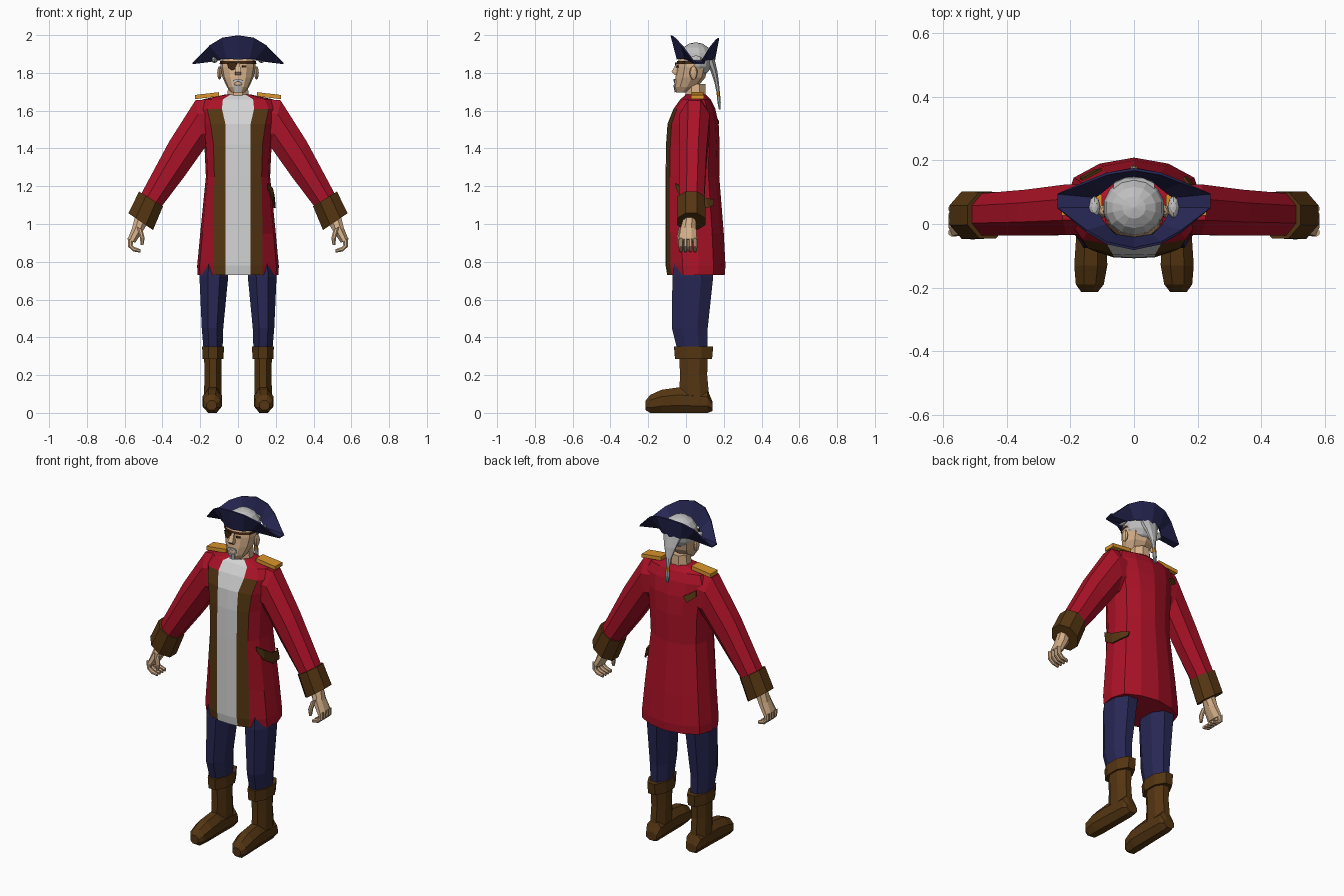
import bpy, bmesh, math
from mathutils import Vector as V


def material(name, rgb):
    m = bpy.data.materials.new(name)
    m.diffuse_color = (*rgb, 1)
    return m


RED = material("crimson cloth", (0.40, 0.006, 0.02))
BLUE = material("navy cloth", (0.02, 0.02, 0.09))
BROWN = material("brown leather", (0.09, 0.036, 0.006))
SHIRT = material("white linen", (0.66, 0.66, 0.66))
HAIR = material("grey hair", (0.52, 0.52, 0.52))
SKIN = material("skin", (0.66, 0.43, 0.25))
GOLD = material("gold trim", (0.70, 0.30, 0.025))
DARK = material("dark brown", (0.05, 0.018, 0.005))
TEAL = material("pale teal", (0.25, 0.45, 0.45))


def loft(name, rings, mats, rule=None, mirror=False, caps=True, solid=0):
    """Skin a list of closed point rings; rule(ring, segment) picks the material slot."""
    bm = bmesh.new()
    rows = [[bm.verts.new(p) for p in r] for r in rings]
    n = len(rows[0])
    for j in range(len(rows) - 1):
        for i in range(n):
            k = (i + 1) % n
            f = bm.faces.new((rows[j][i], rows[j][k], rows[j + 1][k], rows[j + 1][i]))
            f.material_index = rule(j, i) if rule else 0
    if caps:
        bm.faces.new(rows[0])
        bm.faces.new(rows[-1])
    bmesh.ops.recalc_face_normals(bm, faces=bm.faces)
    return finish(name, bm, mats, mirror, solid)


def finish(name, bm, mats, mirror=False, solid=0):
    me = bpy.data.meshes.new(name)
    bm.to_mesh(me)
    bm.free()
    for m in mats:
        me.materials.append(m)
    ob = bpy.data.objects.new(name, me)
    bpy.context.collection.objects.link(ob)
    if solid:
        s = ob.modifiers.new("thickness", 'SOLIDIFY')
        s.thickness = solid
        s.offset = 0
    if mirror:
        ob.modifiers.new("mirror", 'MIRROR').use_mirror_merge = False
    return ob


def ell(c, u, v, n=8):
    """Polygon ring with flat sides, touching the half extents u and v."""
    s = 1 / math.cos(math.pi / n)
    a = [(i + 0.5) * math.tau / n for i in range(n)]
    return [V(c) + V(u) * math.cos(t) * s + V(v) * math.sin(t) * s for t in a]


def flat(cx, cy, z, rx, ry):
    return ell((cx, cy, z), (rx, 0, 0), (0, ry, 0))


def limb(xo, zo, xi, zi, y, ry):
    """Ring across an arm, from its outer to its inner edge in x and z."""
    return ell(((xo + xi) / 2, y, (zo + zi) / 2), ((xo - xi) / 2, 0, (zo - zi) / 2), (0, ry, 0))


def whole(half):
    """Close a half outline (front to back) into a mirrored ring."""
    return [V(p) for p in half] + [V((-p[0], p[1], p[2])) for p in half[-2:0:-1]]


def blob(name, c, r, mat, mirror=False, seg=14, rows=8):
    bm = bmesh.new()
    bmesh.ops.create_uvsphere(bm, u_segments=seg, v_segments=rows, radius=1)
    for v in bm.verts:
        v.co = V((v.co.x * r[0] + c[0], v.co.y * r[1] + c[1], v.co.z * r[2] + c[2]))
    return finish(name, bm, [mat], mirror)


def plate(name, pts, mat, solid=0.008, mirror=False):
    """Thin strip from (top, bottom) point pairs."""
    bm = bmesh.new()
    cols = [(bm.verts.new(a), bm.verts.new(b)) for a, b in pts]
    for p, q in zip(cols, cols[1:]):
        bm.faces.new((p[0], p[1], q[1], q[0]))
    return finish(name, bm, [mat], mirror, solid)


# Coat body with shirt front and lapels: z, half width, front, back, shirt edge, lapel edge
coat = [(0.73, .215, -.100, .205, .065, .13), (0.78, .216, -.108, .209, .065, .13),
        (0.95, .200, -.108, .200, .065, .13), (1.25, .170, -.108, .176, .065, .125),
        (1.42, .178, -.106, .178, .065, .13), (1.53, .195, -.098, .173, .067, .145),
        (1.61, .208, -.066, .155, .085, .163), (1.66, .185, -.030, .130, .08, .14),
        (1.685, .07, .0, .105, .04, .055)]


def coat_ring(z, w, f, b, x1, x2):
    d = b - f
    return whole([(0, f, z), (x1, f + .01 * d, z), (x2, f + .08 * d, z), (w * .94, f + .28 * d, z),
                  (w, f + .55 * d, z), (w * .88, b - .2 * d, z), (w * .5, b - .06 * d, z), (0, b, z)])


def coat_colour(j, i):
    i = min(i, 13 - i)
    return 1 if i == 0 else 2 if i == 1 and j < 6 else 0


loft("coat_body", [coat_ring(*r) for r in coat], [RED, SHIRT, BROWN], coat_colour)

# Sleeves, cuffs and hands
loft("sleeve", [limb(.10, 1.665, .10, 1.42, .05, .075), limb(.225, 1.655, .175, 1.405, .045, .08),
                limb(.365, 1.435, .285, 1.25, .036, .072), limb(.515, 1.155, .41, 1.085, .03, .066)],
     [RED], mirror=True)
loft("sleeve_cuff", [limb(.524, 1.172, .397, 1.094, .028, .073),
                     limb(.58, 1.057, .45, .968, .028, .075)], [BROWN], mirror=True)
loft("palm", [limb(.54, 1.06, .475, 1.01, .02, .03), limb(.56, .98, .505, .96, .012, .042),
              limb(.584, .92, .545, .90, .01, .048)], [SKIN], mirror=True)
for k in range(4):
    y = -.027 + k * .025
    loft("finger", [limb(.584, .925, .555, .905, y, .012), limb(.582, .88, .558, .888, y, .012),
                    limb(.555, .855, .548, .878, y, .011), limb(.515, .848, .515, .866, y, .008)],
         [SKIN], mirror=True)
loft("thumb", [limb(.535, .985, .505, .97, -.025, .013), limb(.52, .93, .494, .925, -.036, .013),
               limb(.515, .89, .50, .89, -.038, .008)], [SKIN], mirror=True)

# Trousers
loft("trouser_leg", [flat(.125, .04, .80, .07, .10), flat(.128, .036, .72, .076, .108),
                     flat(.135, .02, .45, .057, .095), flat(.132, .035, .33, .05, .08)],
     [BLUE], mirror=True)

# Boots
loft("boot_shaft", [flat(.133, .04, .30, .046, .075), flat(.133, .04, .20, .045, .072),
                    flat(.134, .045, .04, .046, .082)], [BROWN], mirror=True)
loft("boot_top", [flat(.132, .04, .352, .058, .104), flat(.132, .04, .285, .055, .098)],
     [BROWN], mirror=True)
feet = [(.14, .132, .035, .01, .06), (.115, .132, .046, 0, .12), (-.04, .134, .048, 0, .135),
        (-.13, .136, .052, 0, .122), (-.19, .139, .044, 0, .095), (-.214, .14, .026, .015, .065)]
loft("boot_foot", [ell((x, y, (a + b) / 2), (r, 0, 0), (0, 0, (b - a) / 2)) for y, x, r, a, b in feet],
     [BROWN], mirror=True)

# Shoulder boards
for s in (1, -1):
    loft("epaulette", [ell((s * .10, .06, 1.687), (0, .032, 0), (0, 0, .011), 4),
                       ell((s * .228, .06, 1.672), (0, .034, 0), (0, 0, .011), 4)], [GOLD])

# Strap ends showing at the left hip and right shoulder blade
plate("hip_strap", [((.158, -.055, 1.215), (.16, -.05, 1.185)), ((.181, -.02, 1.19), (.184, -.02, 1.13)),
                    ((.19, .05, 1.15), (.196, .05, 1.085)), ((.182, .11, 1.135), (.19, .115, 1.085)),
                    ((.155, .147, 1.13), (.165, .147, 1.10))], BROWN)
plate("shoulder_strap", [((-.165, .139, 1.585), (-.17, .144, 1.55)),
                         ((-.10, .172, 1.545), (-.125, .168, 1.515))], BROWN)


# Head and neck
def head_ring(z, w, f, b, g=0):
    d = b - f
    return whole([(0, f - g, z), (w * .5, f + .06 * d - g, z), (w * .88 + g, f + .25 * d - g, z),
                  (w + g, f + .55 * d, z), (w * .75 + g, b - .12 * d + g, z), (0, b + g, z)])


loft("neck", [flat(0, .05, 1.66, .06, .055), flat(0, .05, 1.74, .05, .052)], [SKIN])
loft("head", [head_ring(1.697, .035, -.052, .01), head_ring(1.725, .058, -.062, .06),
              head_ring(1.775, .082, -.056, .102), head_ring(1.83, .093, -.048, .115),
              head_ring(1.89, .09, -.036, .12)], [SKIN])
blob("ear", (.098, .04, 1.80), (.012, .022, .036), SKIN, True, 8, 6)
loft("nose", [ell((0, -.045, 1.85), (.008, 0, 0), (0, .005, 0), 4),
              ell((0, -.060, 1.805), (.017, 0, 0), (0, .017, 0), 4),
              ell((0, -.052, 1.79), (.015, 0, 0), (0, .010, 0), 4)], [SKIN])

# Eye patch with its strap, open eye, moustache and beard
loft("patch_strap", [head_ring(1.848, .092, -.045, .115, .005), head_ring(1.862, .091, -.042, .115, .005)],
     [DARK], caps=False)
plate("eye_patch", [((-.058, -.043, 1.852), (-.05, -.044, 1.826)),
                    ((-.032, -.052, 1.856), (-.032, -.053, 1.812)),
                    ((-.006, -.055, 1.852), (-.01, -.056, 1.826))], DARK)
plate("open_eye", [((.022, -.048, 1.838), (.022, -.049, 1.828)),
                   ((.044, -.042, 1.838), (.044, -.043, 1.828))], DARK, 0.006)
plate("moustache", [((0, -.062, 1.768), (0, -.062, 1.757)), ((.025, -.056, 1.762), (.028, -.056, 1.74))],
      HAIR, 0.008, True)
plate("beard", [((0, -.063, 1.733), (0, -.056, 1.698)), ((.02, -.059, 1.738), (.016, -.052, 1.70))],
      HAIR, 0.008, True)

# Hair, side curls and ponytail
blob("hair", (0, .052, 1.87), (.097, .092, .092), HAIR)
blob("side_curl", (.124, .053, 1.872), (.018, .035, .02), HAIR, True, 8, 6)
tail = [(1.90, .115, .065, .03), (1.81, .148, .036, .018), (1.75, .162, .017, .012),
        (1.70, .170, .011, .009), (1.672, .173, .011, .009), (1.645, .175, .012, .009),
        (1.605, .178, .005, .004)]
loft("ponytail", [flat(0, y, z, rx, ry) for z, y, rx, ry in tail], [HAIR, GOLD, TEAL],
     lambda j, i: 1 if j == 3 else 2 if j == 5 else 0)

# Cocked hat: brim rising from the head band to high front and back flaps
band = [(0, -.045, 1.872), (.06, -.035, 1.875), (.09, -.005, 1.875), (.12, .05, 1.865),
        (.12, .085, 1.865), (.09, .11, 1.87), (.06, .135, 1.87), (0, .15, 1.868)]
edge = [(0, -.078, 1.998), (.085, -.06, 1.985), (.15, -.022, 1.945), (.24, .05, 1.85),
        (.24, .095, 1.85), (.15, .132, 1.94), (.085, .158, 1.972), (0, .172, 1.984)]
loft("hat", [whole(band), whole(edge)], [BLUE], caps=False, solid=0.008)
